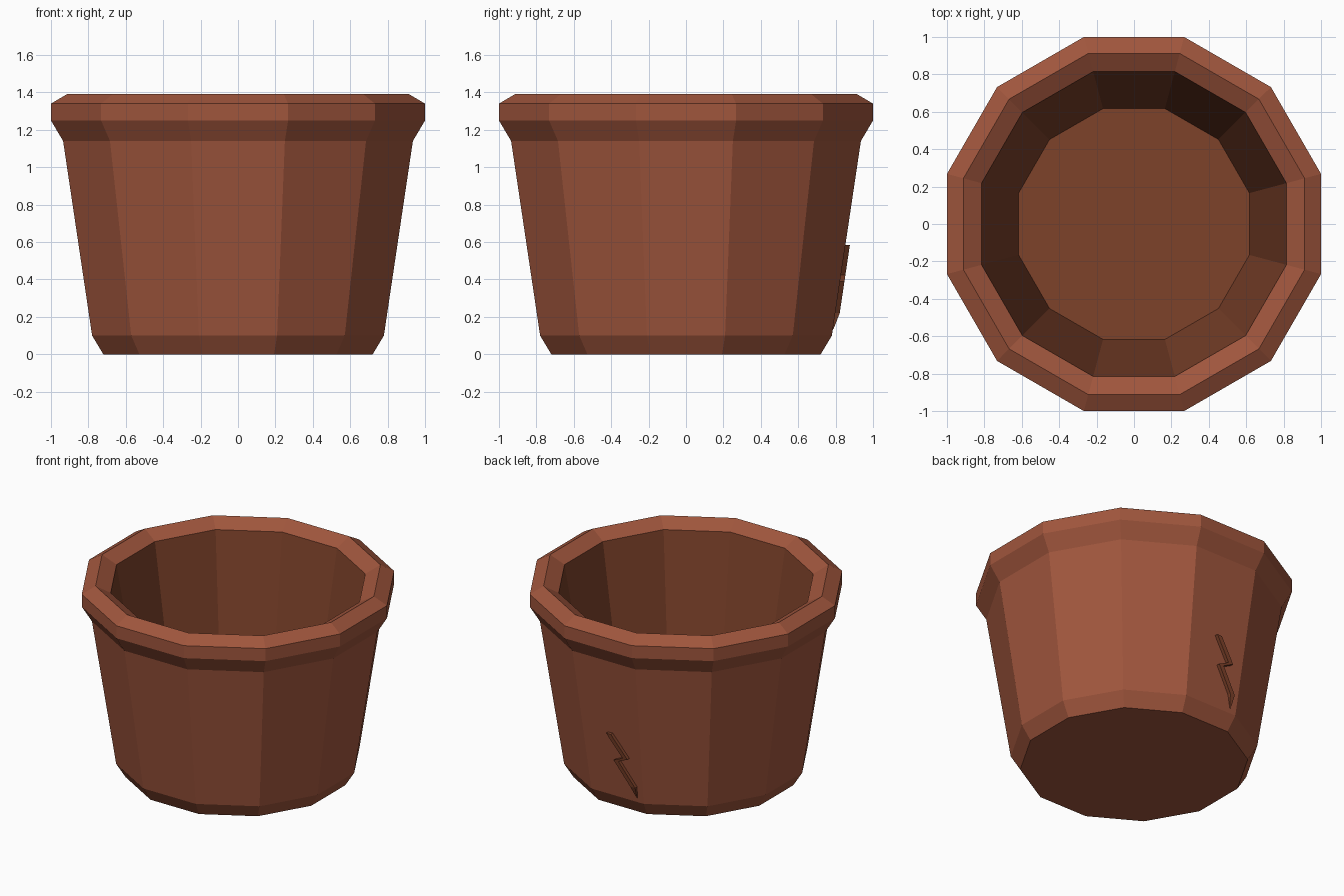
import bpy
import bmesh
import math

cube = bpy.data.objects.get("Cube")
if cube:
    bpy.data.objects.remove(cube, do_unlink=True)

SIDES = 12
FLAT = math.cos(math.pi / SIDES)  # flat-to-centre distance over corner radius


def make_material(name, rgb):
    mat = bpy.data.materials.new(name)
    mat.use_nodes = True
    mat.diffuse_color = (*rgb, 1)
    mat.node_tree.nodes["Principled BSDF"].inputs["Base Color"].default_value = (*rgb, 1)
    return mat


def make_object(name, bm, mats):
    bmesh.ops.recalc_face_normals(bm, faces=bm.faces)
    mesh = bpy.data.meshes.new(name)
    bm.to_mesh(mesh)
    bm.free()
    for mat in mats:
        mesh.materials.append(mat)
    obj = bpy.data.objects.new(name, mesh)
    bpy.context.collection.objects.link(obj)
    return obj


def loft(bm, rings):
    """Join closed rings of points, cap both ends, return the faces ring by ring."""
    rows = [[bm.verts.new(p) for p in ring] for ring in rings]
    n = len(rows[0])
    bands = [[bm.faces.new((a[i], a[(i + 1) % n], b[(i + 1) % n], b[i])) for i in range(n)]
             for a, b in zip(rows, rows[1:])]
    return [[bm.faces.new(rows[0])], *bands, [bm.faces.new(rows[-1])]]


terracotta = make_material("terracotta", (0.35, 0.092, 0.046))
dark_clay = make_material("dark clay", (0.205, 0.054, 0.023))

# Pot: one profile from the underside, over the rim, down to the inner floor
profile = [(0.72, 0), (0.78, 0.1), (0.935, 1.14), (1.0, 1.25), (1.0, 1.34),
           (0.912, 1.392), (0.815, 1.335), (0.617, 0.1)]


def ring(radius, z):
    angles = [(i + 0.5) * math.tau / SIDES for i in range(SIDES)]
    r = radius / FLAT
    return [(r * math.cos(a), r * math.sin(a), z) for a in angles]


bm = bmesh.new()
bands = loft(bm, [ring(r, z) for r, z in profile])
for face in bands[-1] + bands[-2]:  # inner wall and floor
    face.material_index = 1
make_object("plant_pot", bm, [terracotta, dark_clay])

# Crack: a raised zigzag strip on the back wall, tapering to a point
path = [(0.005, 0.585), (-0.11, 0.425), (-0.035, 0.39), (-0.15, 0.22), (-0.16, 0.135)]


def crack_section(x, z, size):
    wall = 0.78 + (z - 0.1) * 0.149
    half, front, back = 0.019 * size, wall + 0.024 * size, wall - 0.01
    return [(x - half, back, z), (x + half, back, z), (x + half, front, z), (x - half, front, z)]


bm = bmesh.new()
loft(bm, [crack_section(x, z, 0.15 if i == len(path) - 1 else 1) for i, (x, z) in enumerate(path)])
make_object("wall_crack", bm, [dark_clay])
